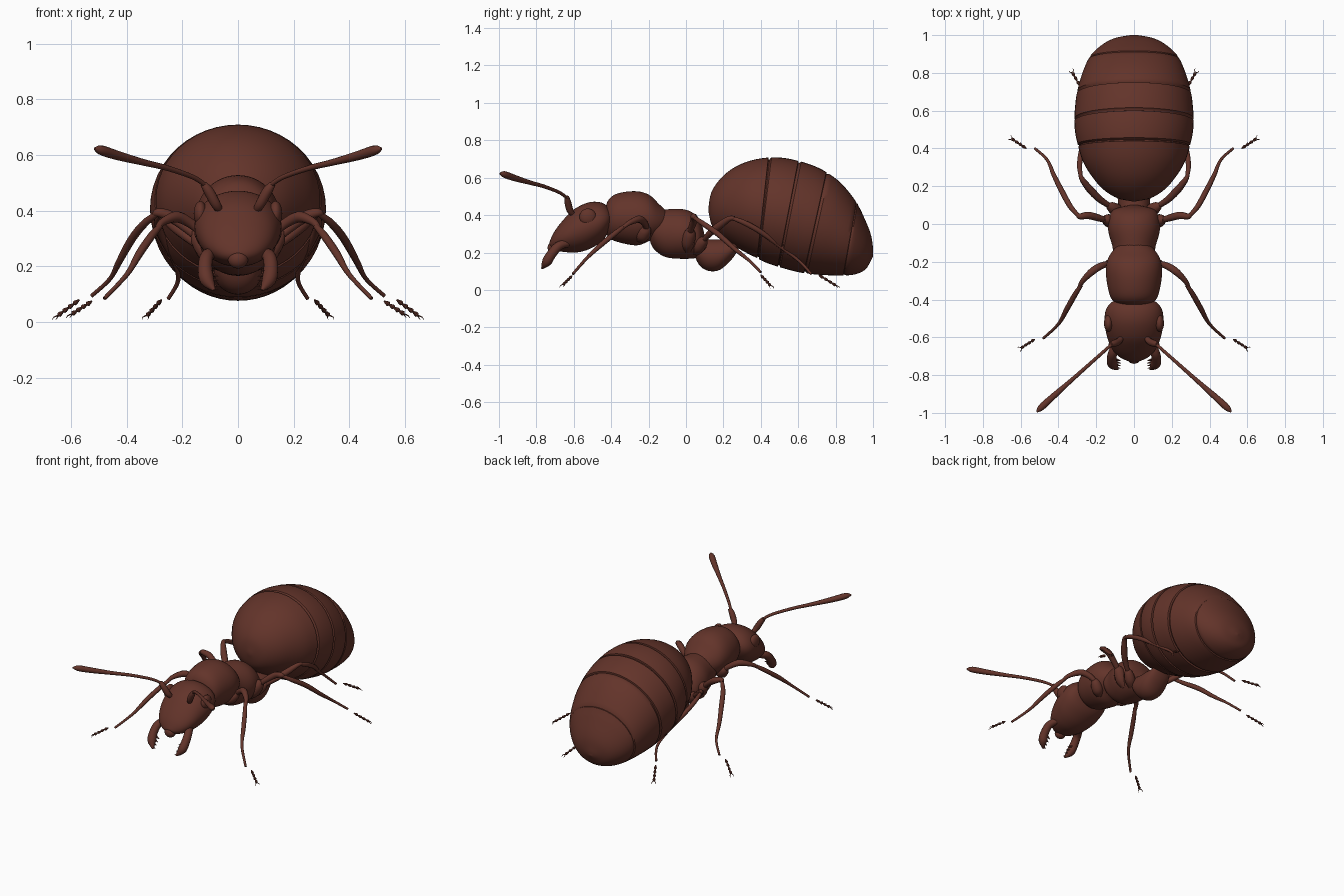
import bpy
import bmesh
import math
from mathutils import Vector

cube = bpy.data.objects.get("Cube")
if cube:
    bpy.data.objects.remove(cube, do_unlink=True)

brown = bpy.data.materials.new("dark red brown")
brown.use_nodes = True
COLOUR = (0.125, 0.034, 0.023, 1)
brown.diffuse_color = COLOUR
brown.node_tree.nodes["Principled BSDF"].inputs["Base Color"].default_value = COLOUR


def finish(name, bm, mirrored=False, angle=40):
    """Turn a bmesh into a smooth shaded object, optionally mirrored in x."""
    bmesh.ops.recalc_face_normals(bm, faces=bm.faces)
    mesh = bpy.data.meshes.new(name)
    bm.to_mesh(mesh)
    bm.free()
    mesh.materials.append(brown)
    for poly in mesh.polygons:
        poly.use_smooth = True
    mesh.set_sharp_from_angle(angle=math.radians(angle))
    obj = bpy.data.objects.new(name, mesh)
    bpy.context.collection.objects.link(obj)
    if mirrored:
        obj.modifiers.new("mirror", 'MIRROR').use_mirror_merge = False
    return obj


def spline(points, steps):
    """Smooth interpolation through vectors of any length."""
    pts = [Vector(p) for p in points]
    out = []
    for i in range(len(pts) - 1):
        a, b, c, d = pts[max(i - 1, 0)], pts[i], pts[i + 1], pts[min(i + 2, len(pts) - 1)]
        for s in range(steps):
            t = s / steps
            out.append(b + (c - a) * (t / 2) + (a * 2 - b * 5 + c * 4 - d) * (t * t / 2)
                       + (b * 3 - a - c * 3 + d) * (t ** 3 / 2))
    return out + [pts[-1]]


def skin(bm, rings, sides):
    """Join rings, each given as centre and two half axes, into a closed skin."""
    loops = []
    for centre, u, v in rings:
        turn = [math.tau * k / sides for k in range(sides)]
        loops.append([bm.verts.new(centre + u * math.cos(t) + v * math.sin(t)) for t in turn])
    for low, high in zip(loops, loops[1:]):
        for k in range(sides):
            n = (k + 1) % sides
            bm.faces.new((low[k], low[n], high[n], high[k]))
    bm.faces.new(loops[0])
    bm.faces.new(loops[-1])


def body(name, rows, seams=(), steps=5, sides=48):
    """Body part from rows of top y, top z, bottom y, bottom z, half width."""
    rings = []
    for i, (ty, tz, by, bz, w) in enumerate(spline(rows, steps)):
        top, low = Vector((0, ty, tz)), Vector((0, by, bz))
        mid, up, side = (top + low) / 2, (top - low) / 2, Vector((w, 0, 0))
        rings.append((mid, side, up))
        if i % steps == 0 and i // steps in seams:
            # plate edge: step in behind the rim, then swell out again
            back = Vector((0, 0.008, -0.002))
            rings.append((mid + back * 0.3, side * 0.965, up * 0.965))
            rings.append((mid + back, side * 0.97, up * 0.97))
    bm = bmesh.new()
    skin(bm, rings, sides)
    return finish(name, bm)


def add_tube(bm, points, steps=5, sides=10):
    """Tapered tube through rows of x, y, z, radius."""
    rows = spline(points, steps)
    places = [Vector(r[:3]) for r in rows]
    rings = []
    for i, row in enumerate(rows):
        along = (places[min(i + 1, len(rows) - 1)] - places[max(i - 1, 0)]).normalized()
        u = along.cross(Vector((0.3, 0.2, 1))).normalized()
        rings.append((places[i], u * row[3], along.cross(u) * row[3]))
    skin(bm, rings, sides)


def limb(name, points, steps=5, sides=10):
    bm = bmesh.new()
    add_tube(bm, points, steps, sides)
    return finish(name, bm, True)


def ball(name, place, size, mirrored=False):
    bm = bmesh.new()
    bmesh.ops.create_uvsphere(bm, u_segments=24, v_segments=14, radius=1)
    bmesh.ops.scale(bm, verts=bm.verts, vec=size)
    bmesh.ops.translate(bm, verts=bm.verts, vec=place)
    return finish(name, bm, mirrored)


# Abdomen with overlapping plates
body("abdomen", [
    (.12, .44, .12, .42, .01), (.135, .52, .14, .34, .09), (.18, .59, .19, .285, .165),
    (.25, .65, .26, .235, .225), (.34, .69, .32, .2, .27), (.44, .708, .38, .17, .295),
    (.52, .706, .43, .145, .31), (.6, .69, .49, .125, .316), (.68, .665, .56, .105, .312),
    (.75, .63, .63, .09, .303), (.83, .57, .73, .08, .28), (.91, .47, .84, .077, .24),
    (.96, .37, .91, .085, .185), (.99, .29, .96, .11, .12), (1, .22, .985, .15, .05),
    (1, .19, 1, .18, .005)], seams=(5, 7, 9, 11))

# Thorax lobes and waist
body("front_thorax", [
    (-.43, .38, -.43, .37, .01), (-.425, .46, -.425, .3, .08), (-.38, .51, -.39, .265, .125),
    (-.28, .528, -.27, .238, .148), (-.2, .51, -.2, .26, .143), (-.14, .455, -.15, .28, .115),
    (-.08, .4, -.1, .3, .06)])
body("rear_thorax", [
    (-.2, .35, -.2, .3, .03), (-.17, .42, -.18, .23, .1), (-.11, .43, -.12, .18, .115),
    (-.02, .432, -.04, .167, .137), (.04, .41, .05, .17, .128), (.08, .36, .08, .19, .1),
    (.1, .29, .1, .25, .02)])
body("waist_node", [
    (.03, .27, .03, .25, .02), (.06, .28, .06, .15, .07), (.13, .27, .11, .105, .085),
    (.2, .27, .18, .107, .085), (.25, .27, .25, .17, .07), (.29, .3, .28, .22, .05)])

# Head, mouth dome and eyes
body("head", [
    (-.4, .39, -.4, .36, .02), (-.405, .43, -.41, .32, .105), (-.45, .466, -.45, .26, .147),
    (-.52, .468, -.52, .217, .156), (-.6, .43, -.59, .2, .143), (-.66, .37, -.65, .203, .12),
    (-.705, .31, -.69, .21, .085), (-.728, .26, -.715, .22, .04), (-.73, .24, -.725, .235, .005)])
ball("mouth_dome", (0, -.71, .225), (.036, .03, .032))
ball("eye", (.135, -.525, .39), (.024, .045, .045), True)

# Mandibles with inward teeth
jaw = bmesh.new()
add_tube(jaw, [(.09, -.63, .25, .02), (.112, -.68, .235, .024), (.118, -.72, .19, .026),
               (.11, -.745, .15, .026), (.085, -.77, .115, .005)], sides=14)
for k in range(4):
    y, z = -.715 - .014 * k, .175 - .016 * k
    add_tube(jaw, [(.105, y, z, .01), (.07, y - .008, z - .01, .001)], 1, 6)
finish("mandible", jaw, True)

# Antennae: thick stalk and clubbed whip
limb("antenna_stalk", [(.065, -.6, .4, .012), (.08, -.62, .425, .018), (.105, -.632, .47, .018),
                       (.125, -.637, .497, .012)])
limb("antenna_whip", [(.115, -.635, .49, .008), (.16, -.675, .52, .009), (.25, -.755, .552, .01),
                      (.34, -.835, .574, .012), (.43, -.915, .598, .017), (.49, -.97, .617, .018),
                      (.515, -.995, .623, .004)])


def foot(name, start, end):
    """Beaded foot with a pair of fine claws."""
    a, b = Vector(start), Vector(end)
    bm = bmesh.new()
    for k in range(4):
        add_tube(bm, [(*a.lerp(b, (k + t) / 4), r)
                      for t, r in ((0, .003), (.5, .007), (.85, .009), (1.05, .003))], 2, 8)
    step = (b - a).normalized() * .022
    side = step.cross(Vector((0, 0, 1))) * .6
    for sign in (-1, 1):
        add_tube(bm, [(*b, .003), (*(b + step * .6 + side * sign), .002),
                      (*(b + step + side * sign - Vector((0, 0, .005))), .0005)], 2, 6)
    finish(name, bm, True)


# Three pairs of legs: hip, thigh, shin and beaded foot
limb("front_hip", [(.07, -.25, .27, .02), (.1, -.23, .29, .036), (.13, -.215, .32, .03),
                   (.15, -.215, .34, .012)])
limb("front_thigh", [(.13, -.21, .32, .014), (.17, -.22, .355, .018), (.22, -.25, .378, .02),
                     (.27, -.3, .36, .014), (.29, -.335, .335, .01)])
limb("front_shin", [(.28, -.325, .345, .01), (.31, -.37, .31, .014), (.355, -.45, .245, .014),
                    (.4, -.53, .17, .009), (.48, -.605, .085, .007)])
foot("front_foot", (.525, -.61, .075), (.595, -.655, .03))

limb("middle_hip", [(.08, .01, .21, .02), (.11, .01, .25, .036), (.14, .02, .3, .032),
                    (.16, .02, .33, .012)])
limb("middle_thigh", [(.13, .015, .29, .014), (.18, .03, .335, .018), (.24, .045, .378, .02),
                      (.285, .04, .393, .016), (.3, .05, .385, .01)])
limb("middle_shin", [(.29, .04, .39, .01), (.335, .09, .355, .014), (.38, .17, .3, .015),
                     (.425, .26, .22, .012), (.46, .34, .155, .008), (.525, .4, .095, .007)])
foot("middle_foot", (.57, .4, .08), (.645, .45, .025))

limb("rear_hip", [(.06, .05, .2, .02), (.09, .07, .23, .034), (.12, .09, .26, .028),
                  (.14, .1, .28, .012)])
limb("rear_thigh", [(.12, .09, .26, .013), (.18, .13, .305, .018), (.23, .18, .345, .02),
                    (.27, .23, .38, .015), (.285, .26, .385, .01)])
limb("rear_shin", [(.28, .245, .385, .01), (.288, .31, .36, .014), (.275, .4, .31, .014),
                   (.23, .52, .22, .01), (.215, .61, .15, .008), (.25, .67, .085, .007)])
foot("rear_foot", (.275, .71, .08), (.325, .8, .025))
